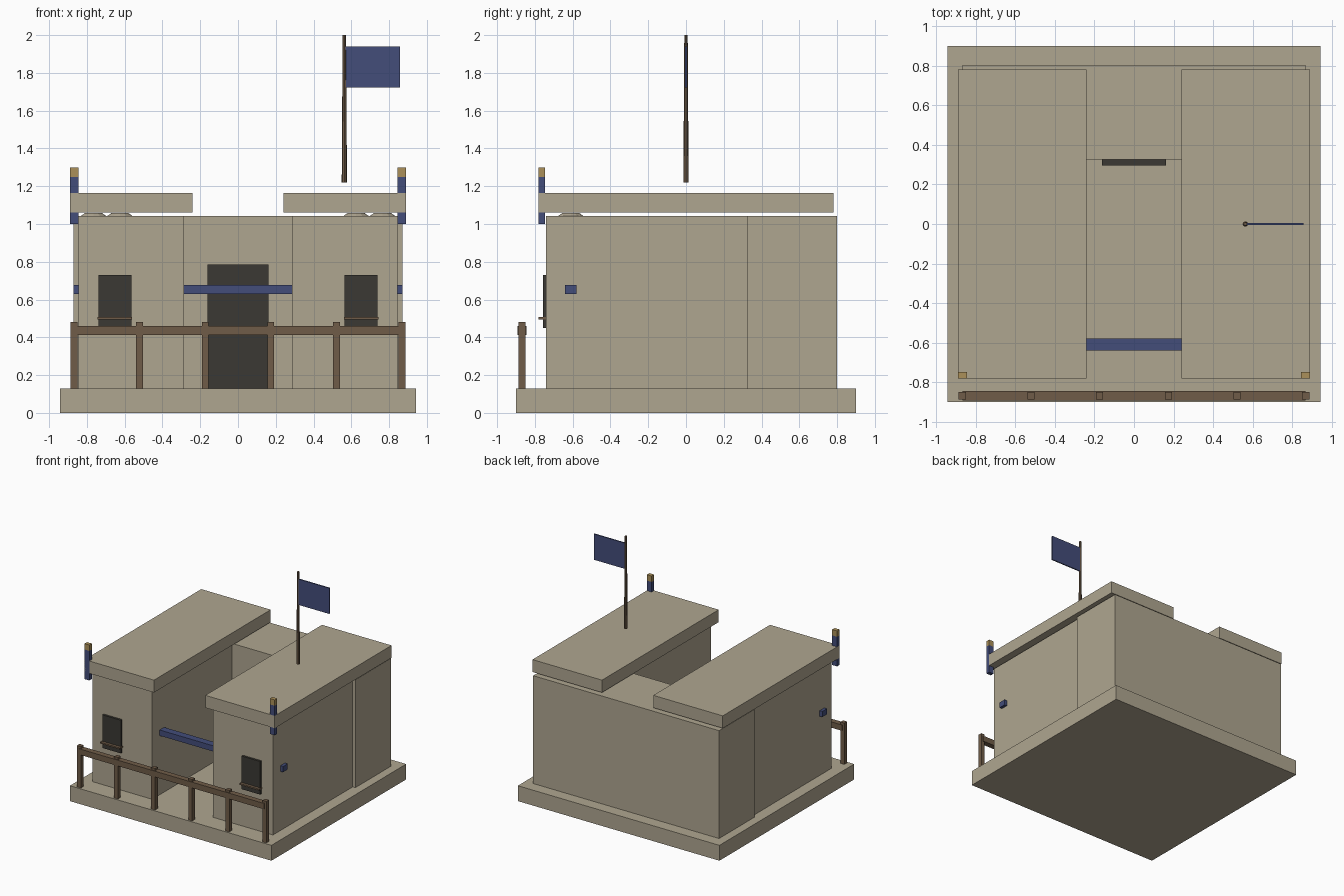
import bpy, bmesh
from mathutils import Matrix, Vector

if "Cube" in bpy.data.objects:
    bpy.data.objects.remove(bpy.data.objects["Cube"])


def material(name, rgb):
    m = bpy.data.materials.new(name)
    m.diffuse_color = (*rgb, 1)
    m.use_nodes = True
    m.node_tree.nodes["Principled BSDF"].inputs["Base Color"].default_value = m.diffuse_color
    return m


TAN = material("plaster", (0.43, 0.38, 0.28))
BLUE = material("blue_cloth", (0.056, 0.074, 0.195))
WOOD = material("wood", (0.16, 0.107, 0.065))
DARK = material("dark_opening", (0.043, 0.04, 0.033))
GOLD = material("gold", (0.41, 0.28, 0.10))


def finish(name, bm, mat):
    me = bpy.data.meshes.new(name)
    bm.to_mesh(me)
    bm.free()
    me.materials.append(mat)
    ob = bpy.data.objects.new(name, me)
    bpy.context.collection.objects.link(ob)
    return ob


def box(name, x, y, z, mat):
    """Box from (min, max) pairs on each axis."""
    lo, hi = Vector((min(x), y[0], z[0])), Vector((max(x), y[1], z[1]))
    bm = bmesh.new()
    bmesh.ops.create_cube(bm, size=1, matrix=Matrix.Translation((lo + hi) / 2)
                          @ Matrix.Diagonal((*(hi - lo), 1)))
    return finish(name, bm, mat)


def cone(name, x, y, z, r1, r2, sides, mat):
    bm = bmesh.new()
    bmesh.ops.create_cone(bm, cap_ends=True, segments=sides, radius1=r1, radius2=r2,
                          depth=z[1] - z[0],
                          matrix=Matrix.Translation((x, y, (z[0] + z[1]) / 2)))
    return finish(name, bm, mat)


# Plinth, rear hall and doorway
box("plinth", (-0.943, 0.943), (-0.90, 0.90), (0, 0.13), TAN)
box("rear_hall", (-0.87, 0.87), (0.325, 0.80), (0.13, 1.042), TAN)
box("doorway", (-0.162, 0.162), (0.295, 0.325), (0.13, 0.785), DARK)

# Mirrored wings with roofs, windows and banner posts
for side, s in (("left", -1), ("right", 1)):
    def part(name, x, y, z, mat):
        return box(side + "_" + name, (s * x[0], s * x[1]), y, z, mat)

    part("wing", (0.285, 0.845), (-0.74, 0.325), (0.13, 1.042), TAN)
    part("roof", (0.24, 0.89), (-0.78, 0.78), (1.06, 1.165), TAN)
    part("window", (0.565, 0.738), (-0.758, -0.738), (0.45, 0.73), DARK)
    part("window_sill", (0.56, 0.743), (-0.782, -0.74), (0.495, 0.507), WOOD)
    part("banner_post", (0.845, 0.89), (-0.78, -0.747), (1.0, 1.25), BLUE)
    part("banner_cap", (0.845, 0.89), (-0.78, -0.747), (1.25, 1.30), GOLD)
    # Low mounds between wing top and roof
    for i, x in enumerate((0.625, 0.765)):
        cone(f"{side}_mound_{i + 1}", s * x, -0.61, (1.04, 1.058), 0.07, 0.045, 12, TAN)

# Blue beam passing through both wings
box("cross_beam", (-0.87, 0.87), (-0.64, -0.58), (0.63, 0.678), BLUE)

# Front railing
for i in range(6):
    x = -0.868 + i * 0.3472
    box(f"rail_post_{i + 1}", (x - 0.018, x + 0.018), (-0.886, -0.85), (0.13, 0.48), WOOD)
box("rail", (-0.868, 0.868), (-0.892, -0.845), (0.412, 0.461), WOOD)

# Flagpole and flag
cone("flagpole", 0.563, 0, (1.22, 2.0), 0.014, 0.009, 8, WOOD)
box("flag", (0.57, 0.858), (-0.005, 0.005), (1.722, 1.94), BLUE)
